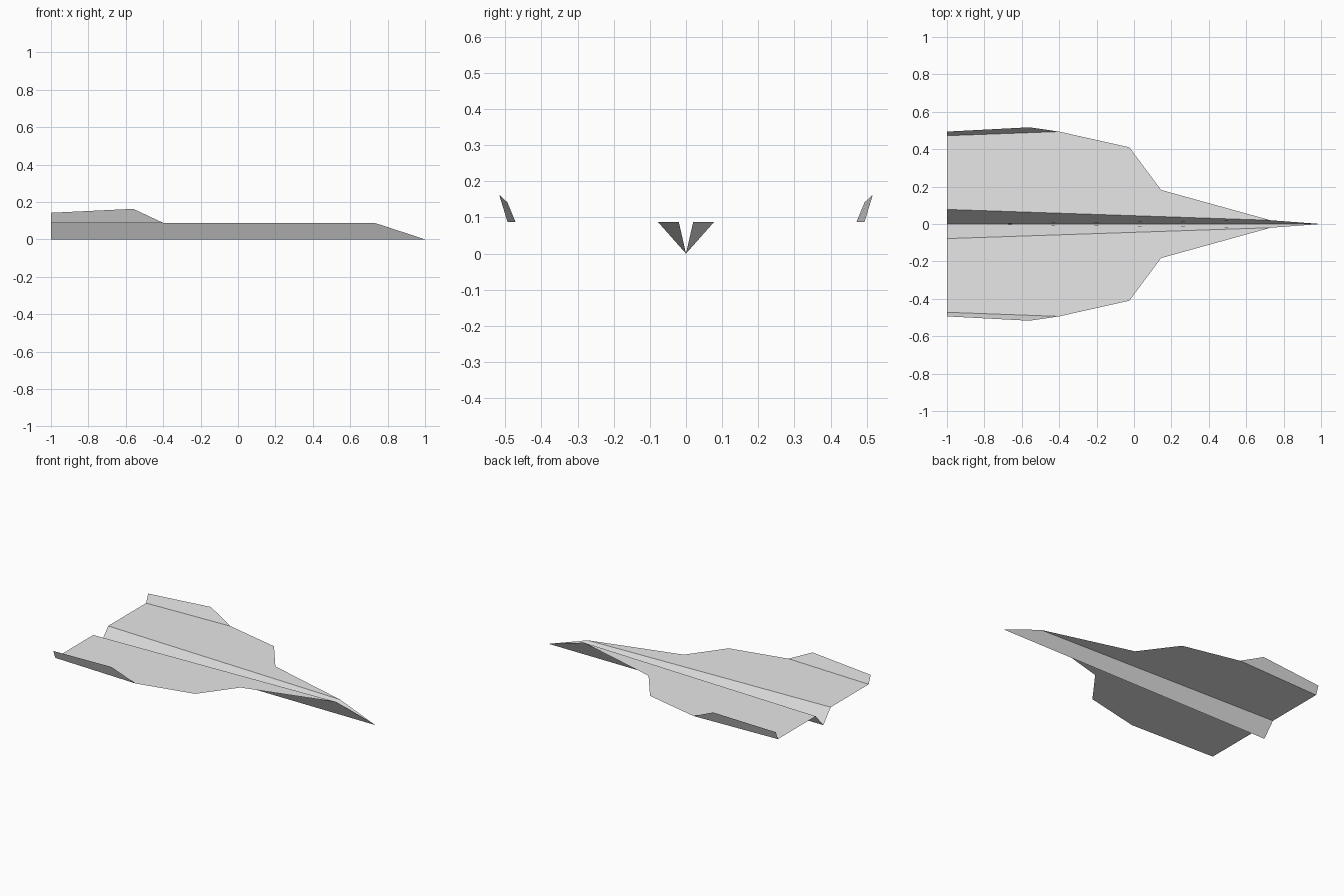
import bpy
import bmesh
from mathutils import Vector

cube = bpy.data.objects.get("Cube")
if cube:
    bpy.data.objects.remove(cube, do_unlink=True)

# One plain paper colour
paper = bpy.data.materials.new("paper_white")
paper.use_nodes = True
paper.diffuse_color = (0.8, 0.8, 0.8, 1)
paper.node_tree.nodes["Principled BSDF"].inputs["Base Color"].default_value = (0.8, 0.8, 0.8, 1)

# Heights and shared fold corners (left half, nose toward +x)
WING_Z = 0.088
fold_rear, fold_front = (-1, 0.078, WING_Z), (0.73, 0.02, WING_Z)
tip_rear, tip_front = (-1, 0.472, WING_Z), (-0.4, 0.494, WING_Z)


def panel(name, points):
    """Flat sheet through the points, mirrored to the other side, facing up."""
    bm = bmesh.new()
    for side in (1, -1):
        verts = [bm.verts.new(Vector((x, y * side, z))) for x, y, z in points]
        face = bm.faces.new(verts)
        face.normal_update()
        if face.normal.z < 0:
            face.normal_flip()
    # Join the two halves where they meet on the centre fold
    bmesh.ops.remove_doubles(bm, verts=bm.verts, dist=0.0001)
    mesh = bpy.data.meshes.new(name)
    bm.to_mesh(mesh)
    bm.free()
    mesh.materials.append(paper)
    obj = bpy.data.objects.new(name, mesh)
    bpy.context.collection.objects.link(obj)
    return obj


# V-shaped keel, open at the top, running to the nose
panel("keel", [(-1, 0, 0), (1, 0, 0), fold_front, fold_rear])

# Level wings with a narrow front and a wide rear
panel("wings", [fold_rear, fold_front, (0.145, 0.182, WING_Z),
                (-0.025, 0.41, WING_Z), tip_front, tip_rear])

# Upturned wing tips leaning outward
panel("winglets", [tip_rear, tip_front, (-0.56, 0.517, 0.163), (-1, 0.494, 0.142)])
